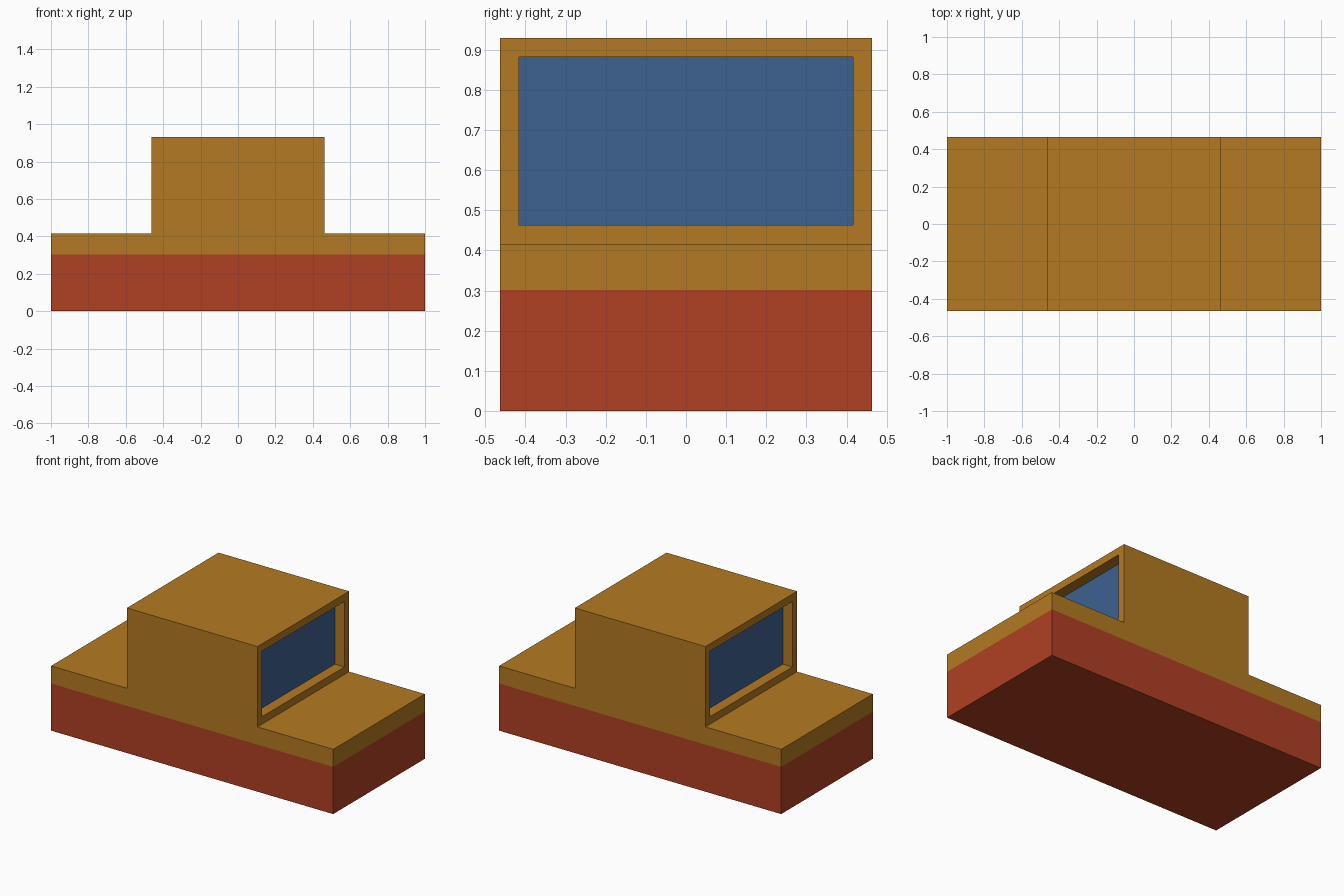
import bpy, bmesh
from mathutils import Vector

if "Cube" in bpy.data.objects:
    bpy.data.objects.remove(bpy.data.objects["Cube"])

HALF_Y, CABIN_X = 0.464, 0.463
BAND_Z, DECK_Z, ROOF_Z = 0.302, 0.415, 0.93
FRAME, RECESS = 0.068, 0.068


def material(name, rgb):
    m = bpy.data.materials.new(name)
    m.diffuse_color = (*rgb, 1)
    m.use_nodes = True
    m.node_tree.nodes["Principled BSDF"].inputs["Base Color"].default_value = m.diffuse_color
    return m


bm = bmesh.new()

# stepped side profile of hull and cabin, extruded across the width
right = [(1, 0), (1, DECK_Z), (CABIN_X, DECK_Z), (CABIN_X, ROOF_Z)]
profile = right + [(-x, z) for x, z in reversed(right)]
side = bm.faces.new([bm.verts.new((x, -HALF_Y, z)) for x, z in profile])
ext = bmesh.ops.extrude_face_region(bm, geom=[side])
bmesh.ops.translate(bm, vec=(0, 2 * HALF_Y, 0),
                    verts=[v for v in ext["geom"] if isinstance(v, bmesh.types.BMVert)])

# colour line around the hull
bmesh.ops.bisect_plane(bm, geom=bm.verts[:] + bm.edges[:] + bm.faces[:],
                       plane_co=(0, 0, BAND_Z), plane_no=(0, 0, 1))
bmesh.ops.recalc_face_normals(bm, faces=bm.faces[:])
for f in bm.faces:
    f.material_index = 1 if f.calc_center_median().z < BAND_Z else 0

# recessed windows on both ends of the cabin
bm.normal_update()
ends = [f for f in bm.faces
        if abs(f.normal.x) > 0.9 and f.calc_center_median().z > DECK_Z]
for f in ends:
    inward = -f.normal.copy()
    bmesh.ops.inset_individual(bm, faces=[f], thickness=FRAME)
    pane = bmesh.ops.extrude_discrete_faces(bm, faces=[f])["faces"][0]
    bmesh.ops.translate(bm, vec=inward * RECESS, verts=pane.verts[:])
    pane.material_index = 2

bmesh.ops.recalc_face_normals(bm, faces=bm.faces[:])
mesh = bpy.data.meshes.new("hull_with_cabin")
bm.to_mesh(mesh)
bm.free()
for m in (material("ochre", (0.456, 0.195, 0.016)),
          material("brick red", (0.434, 0.051, 0.017)),
          material("window blue", (0.047, 0.122, 0.285))):
    mesh.materials.append(m)
obj = bpy.data.objects.new("hull_with_cabin", mesh)
bpy.context.collection.objects.link(obj)
